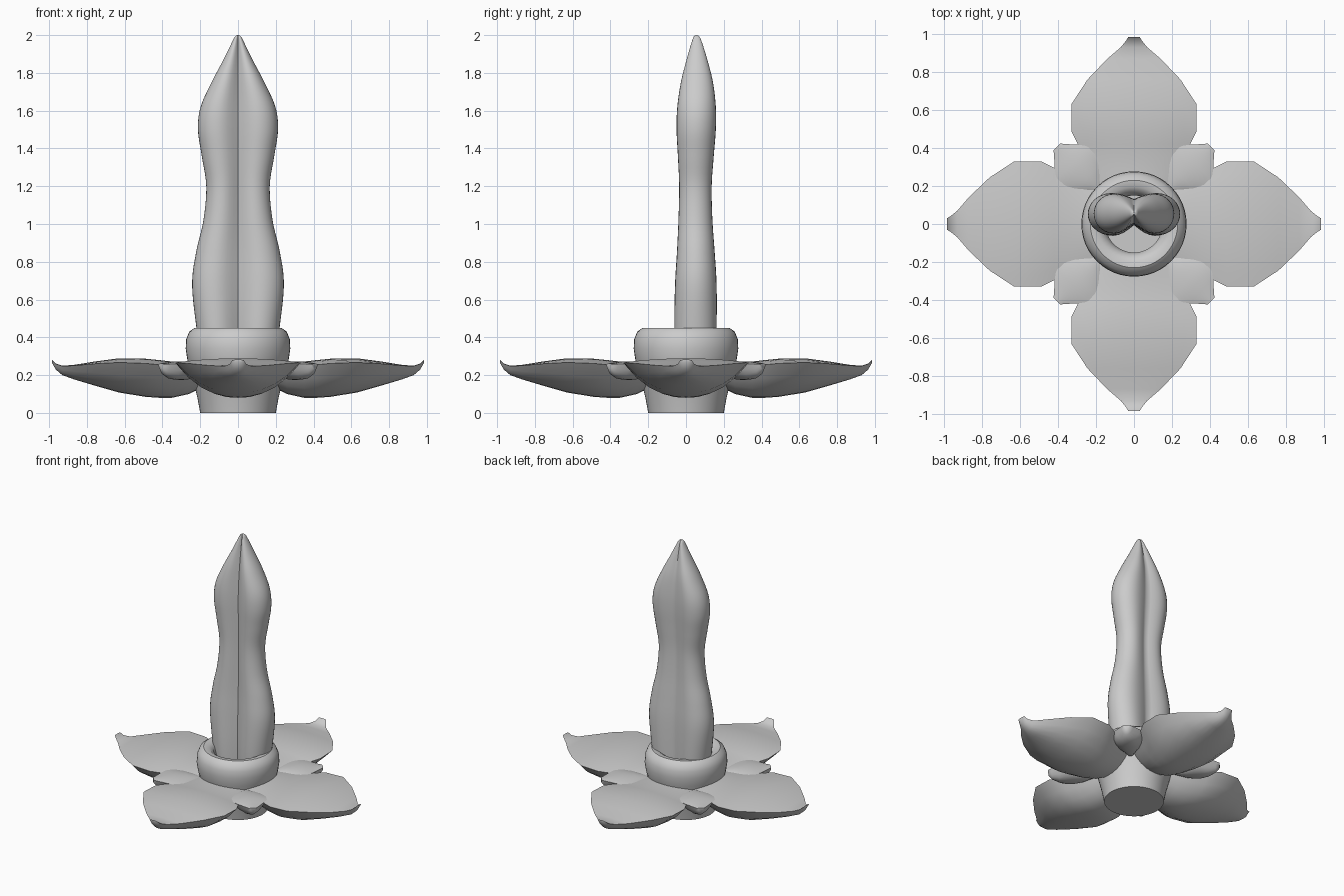
import bpy, bmesh, math

cube = bpy.data.objects.get("Cube")
if cube:
    bpy.data.objects.remove(cube, do_unlink=True)

grey = bpy.data.materials.new("soft grey")
grey.use_nodes = True
grey.diffuse_color = (0.6, 0.6, 0.6, 1)
grey.node_tree.nodes["Principled BSDF"].inputs["Base Color"].default_value = (0.6, 0.6, 0.6, 1)


def loft(name, rings, angle=40, turn=0.0):
    """Skin a stack of closed rings, cap both ends and shade smooth."""
    bm = bmesh.new()
    loops = [[bm.verts.new(p) for p in ring] for ring in rings]
    n = len(loops[0])
    for a, b in zip(loops, loops[1:]):
        for i in range(n):
            j = (i + 1) % n
            bm.faces.new((a[i], a[j], b[j], b[i]))
    bm.faces.new(loops[0])
    bm.faces.new(loops[-1])
    bmesh.ops.recalc_face_normals(bm, faces=bm.faces)
    mesh = bpy.data.meshes.new(name)
    bm.to_mesh(mesh)
    bm.free()
    mesh.materials.append(grey)
    obj = bpy.data.objects.new(name, mesh)
    bpy.context.collection.objects.link(obj)
    obj.rotation_euler.z = turn
    bpy.ops.object.select_all(action='DESELECT')
    obj.select_set(True)
    bpy.context.view_layer.objects.active = obj
    bpy.ops.object.shade_smooth_by_angle(angle=math.radians(angle))
    return obj


def smooth(points, steps=5):
    """Run a rounded curve through a few stations."""
    out = []
    for i in range(len(points) - 1):
        p0, p1 = points[max(i - 1, 0)], points[i]
        p2, p3 = points[i + 1], points[min(i + 2, len(points) - 1)]
        for s in range(steps):
            t = s / steps
            out.append(tuple(
                0.5 * (2 * b + (c - a) * t + (2 * a - 5 * b + 4 * c - d) * t * t
                       + (3 * b - a - 3 * c + d) * t ** 3)
                for a, b, c, d in zip(p0, p1, p2, p3)))
    return out + [points[-1]]


# Collar: turned cup with a rounded rim
def circle(r, z, n=48):
    return [(r * math.cos(math.tau * i / n), r * math.sin(math.tau * i / n), z) for i in range(n)]


cup = [(0.2, 0), (0.215, 0.08), (0.245, 0.2), (0.268, 0.28), (0.277, 0.34), (0.274, 0.39),
       (0.258, 0.43), (0.23, 0.45), (0.195, 0.447), (0.165, 0.425), (0.15, 0.38), (0.15, 0.03)]
loft("collar", [circle(r, z) for r, z in cup])


# Blade: two-lobed section, grooved at front and back
def blade_ring(z, w, depth, yc, n=48):
    ring = []
    for i in range(n):
        a = math.tau * i / n
        u, side = math.cos(a), math.sin(a)
        lobe = 0.5
        if abs(u) > lobe:
            h = math.sqrt(max(0, 1 - ((abs(u) - lobe) / (1 - lobe)) ** 2))
        else:
            floor = 0.72 if side > 0 else 0.5
            h = floor + (1 - floor) * math.sin(math.pi / 2 * abs(u) / lobe)
        ring.append((w * u, yc + math.copysign(depth * h, side), z))
    return ring


# z, half width, half depth, centre y
blade = [(0.01, 0.165, 0.09, 0.05), (0.25, 0.19, 0.105, 0.05), (0.45, 0.22, 0.112, 0.05),
         (0.68, 0.243, 0.11, 0.052), (0.85, 0.222, 0.1, 0.052), (1.02, 0.183, 0.09, 0.05),
         (1.2, 0.168, 0.086, 0.05), (1.36, 0.192, 0.095, 0.052), (1.5, 0.212, 0.104, 0.054),
         (1.62, 0.198, 0.102, 0.056), (1.75, 0.14, 0.085, 0.058), (1.87, 0.077, 0.055, 0.058),
         (1.96, 0.033, 0.028, 0.057), (1.99, 0.018, 0.016, 0.056), (2.0, 0.005, 0.005, 0.056)]
loft("blade", [blade_ring(*s) for s in smooth(blade)], angle=60)


# Petals: gently domed top over a boat-shaped underside
def petal_ring(d, w, edge, crown, keel, n=10):
    ts = [-1 + 2 * i / n for i in range(n + 1)]
    top = [(d, w * t, edge + crown * (1 - t * t)) for t in ts]
    under = [(d, w * t, keel + (edge - keel) * abs(t) ** 2.4) for t in reversed(ts[1:-1])]
    return top + under


# distance out, half width, edge height, dome, keel height
large = [(0.18, 0.17, 0.25, 0.02, 0.14), (0.26, 0.22, 0.25, 0.02, 0.1), (0.35, 0.26, 0.25, 0.022, 0.08),
         (0.42, 0.295, 0.255, 0.025, 0.08), (0.49, 0.33, 0.262, 0.025, 0.085),
         (0.63, 0.33, 0.267, 0.022, 0.108), (0.76, 0.245, 0.26, 0.012, 0.145),
         (0.87, 0.14, 0.25, 0.004, 0.178), (0.93, 0.07, 0.248, 0.002, 0.2),
         (0.965, 0.042, 0.26, 0.002, 0.23), (0.985, 0.03, 0.28, 0.002, 0.265)]
small = [(0.26, 0.035, 0.24, 0.01, 0.2), (0.3, 0.06, 0.25, 0.012, 0.19), (0.35, 0.1, 0.255, 0.014, 0.18),
         (0.41, 0.128, 0.258, 0.015, 0.175), (0.455, 0.122, 0.26, 0.012, 0.175),
         (0.5, 0.09, 0.26, 0.008, 0.18), (0.55, 0.045, 0.258, 0.005, 0.2),
         (0.575, 0.024, 0.258, 0.003, 0.23)]
for k, place in enumerate(("left", "back", "right", "front")):
    loft("large_petal_" + place, [petal_ring(*s) for s in large], 50, k * math.pi / 2)
for k, place in enumerate(("back_left", "back_right", "front_right", "front_left")):
    loft("small_petal_" + place, [petal_ring(*s) for s in small], 50, (k + 0.5) * math.pi / 2)
